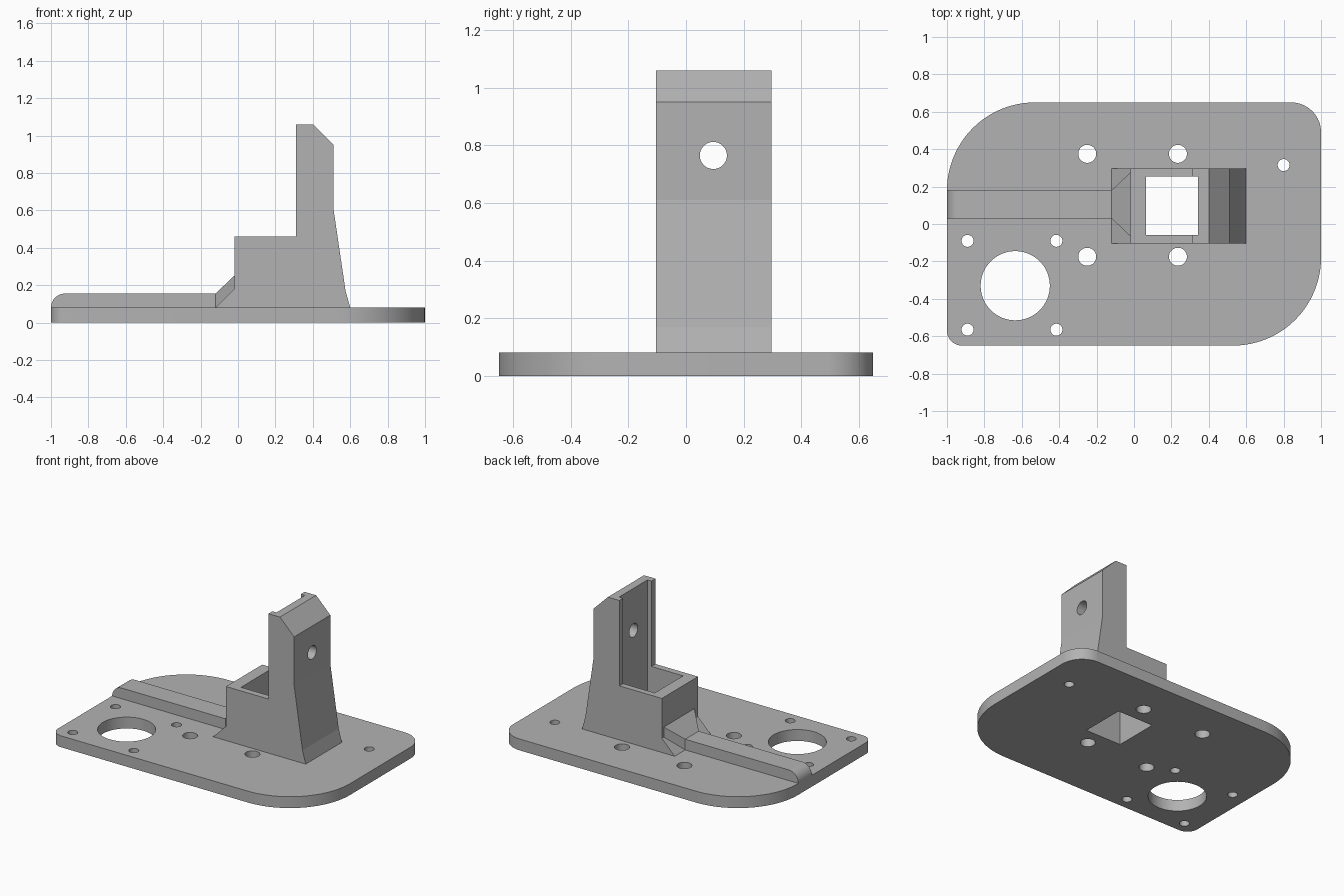
import bpy, bmesh
from math import sin, cos, pi, radians
from mathutils import Vector

cube = bpy.data.objects.get("Cube")
if cube:
    bpy.data.objects.remove(cube, do_unlink=True)

grey = bpy.data.materials.new("plain grey")
grey.use_nodes = True
GREY = (0.45, 0.45, 0.45, 1)
grey.diffuse_color = GREY
grey.node_tree.nodes["Principled BSDF"].inputs["Base Color"].default_value = GREY


def finish(bm, name):
    bmesh.ops.recalc_face_normals(bm, faces=bm.faces)
    mesh = bpy.data.meshes.new(name)
    bm.to_mesh(mesh)
    bm.free()
    mesh.materials.append(grey)
    ob = bpy.data.objects.new(name, mesh)
    bpy.context.collection.objects.link(ob)
    return ob


def extrude(name, points, direction):
    """Solid from a flat outline pushed along a direction."""
    bm = bmesh.new()
    face = bm.faces.new([bm.verts.new(p) for p in points])
    out = bmesh.ops.extrude_face_region(bm, geom=[face])
    verts = [v for v in out["geom"] if isinstance(v, bmesh.types.BMVert)]
    bmesh.ops.translate(bm, verts=verts, vec=Vector(direction))
    return finish(bm, name)


def arc(cx, cy, r, start, steps=24):
    return [(cx + r * cos(start + pi / 2 * i / steps),
             cy + r * sin(start + pi / 2 * i / steps)) for i in range(steps + 1)]


def circle(cx, cy, r, n=48):
    return [(cx + r * cos(2 * pi * i / n), cy + r * sin(2 * pi * i / n)) for i in range(n)]


def select(ob):
    bpy.ops.object.select_all(action="DESELECT")
    ob.select_set(True)
    bpy.context.view_layer.objects.active = ob


def cut(ob, cutter):
    mod = ob.modifiers.new("cut", "BOOLEAN")
    mod.operation, mod.solver, mod.object = "DIFFERENCE", "EXACT", cutter
    select(ob)
    bpy.ops.object.modifier_apply(modifier=mod.name)


def drill(ob, outline):
    cutter = extrude("cutter", [(x, y, -0.1) for x, y in outline], (0, 0, 1.4))
    cut(ob, cutter)
    bpy.data.objects.remove(cutter, do_unlink=True)


TOP = 0.08            # plate thickness
Y0, Y1 = -0.105, 0.297  # tower sides
HX, HY = 1.0, 0.65

# Base plate with four different corner radii
outline = []
for sx, sy, r, start in ((1, 1, 0.16, 0), (-1, 1, 0.47, pi / 2),
                         (-1, -1, 0.08, pi), (1, -1, 0.47, 1.5 * pi)):
    outline += arc(sx * (HX - r), sy * (HY - r), r, start)
plate = extrude("base_plate", [(x, y, 0) for x, y in outline], (0, 0, TOP))

# Tower with sloped foot, low front box and tall chamfered back wall
profile = [(-0.12, TOP), (-0.02, 0.18), (-0.02, 0.46), (0.31, 0.46), (0.31, 1.06),
           (0.4, 1.06), (0.51, 0.95), (0.51, 0.61), (0.575, 0.17), (0.6, TOP)]
tower = extrude("tower", [(x, Y0, z) for x, z in profile], (0, Y1 - Y0, 0))

# Square shaft through the tower and plate
shaft = [(0.065, -0.06), (0.342, -0.06), (0.342, 0.255), (0.065, 0.255)]
for part in (plate, tower):
    drill(part, shaft)

# Round hole through the back wall
pin = extrude("cutter", [(0.2, y, z) for y, z in circle(0.095, 0.765, 0.047)], (0.5, 0, 0))
cut(tower, pin)
bpy.data.objects.remove(pin, do_unlink=True)

# Plate holes: large opening with four screws, four mounting holes, one single
drill(plate, circle(-0.635, -0.33, 0.185, 64))
for x in (-0.89, -0.415):
    for y in (-0.09, -0.565):
        drill(plate, circle(x, y, 0.032))
for x in (-0.25, 0.235):
    for y in (-0.175, 0.375):
        drill(plate, circle(x, y, 0.048))
drill(plate, circle(0.8, 0.315, 0.032))

# Long ridge with a rounded outer end
R0, R1, RZ = 0.03, 0.18, 0.155
nose = arc(-0.925, TOP, RZ - TOP, pi / 2, 16)
ridge_side = [(-0.12, TOP), (-0.12, RZ)] + nose
ridge = extrude("ridge", [(x, R0, z) for x, z in ridge_side], (0, R1 - R0, 0))

# Flare where the ridge widens into the tower
bm = bmesh.new()
for x, g in ((-0.12, 0), (-0.015, 0.1)):
    for y in (R0 - g, R1 + g):
        for z in (TOP, RZ + g):
            bm.verts.new((x, y, z))
bmesh.ops.convex_hull(bm, input=bm.verts[:])
bmesh.ops.dissolve_limit(bm, angle_limit=radians(1), verts=bm.verts[:], edges=bm.edges[:])
flare = finish(bm, "ridge_flare")

# Rounded parts are smooth with sharp edges kept
for part in (plate, ridge):
    select(part)
    bpy.ops.object.shade_smooth_by_angle(angle=radians(30))
